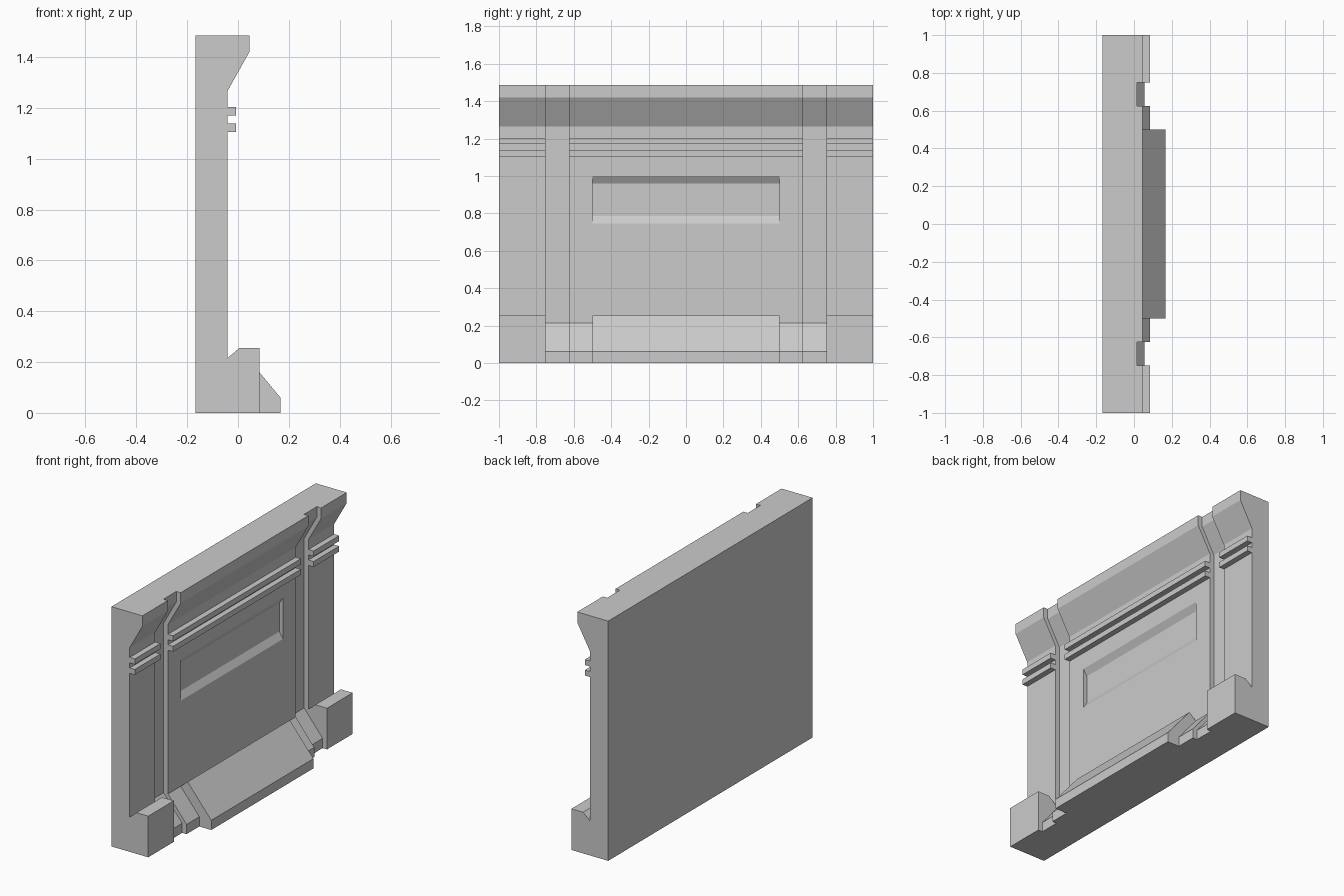
import bpy, bmesh

if "Cube" in bpy.data.objects:
    bpy.data.objects.remove(bpy.data.objects["Cube"])

BACK, FACE, TOP = -0.167, -0.042, 1.485   # back plane, wall face, height
GROOVE = 0.03                             # depth of the vertical grooves


def extrude_profile(name, profile, y0, y1):
    """Prism: an (x, z) outline swept from y0 to y1."""
    bm = bmesh.new()
    face = bm.faces.new([bm.verts.new((x, y0, z)) for x, z in profile])
    new = bmesh.ops.extrude_face_region(bm, geom=[face])["geom"]
    verts = [v for v in new if isinstance(v, bmesh.types.BMVert)]
    bmesh.ops.translate(bm, verts=verts, vec=(0, y1 - y0, 0))
    bmesh.ops.recalc_face_normals(bm, faces=bm.faces)
    mesh = bpy.data.meshes.new(name)
    bm.to_mesh(mesh)
    bm.free()
    obj = bpy.data.objects.new(name, mesh)
    bpy.context.collection.objects.link(obj)
    return obj


def combine(target, tool, operation):
    """Apply a boolean and discard the tool object."""
    mod = target.modifiers.new("bool", "BOOLEAN")
    mod.operation, mod.solver, mod.object = operation, "EXACT", tool
    bpy.context.view_layer.objects.active = target
    bpy.ops.object.modifier_apply(modifier=mod.name)
    bpy.data.objects.remove(tool)


def wall_profile(inset):
    """Wall with sloped skirt and flared cornice, front set back by inset."""
    front = [(0.085, 0), (0.085, 0.06), (FACE, 0.215),
             (FACE, 1.265), (0.045, 1.42), (0.045, TOP)]
    return [(BACK, 0)] + [(x - inset, z) for x, z in front] + [(BACK, TOP)]


# Middle wall section and its sunken panel with sloped top and bottom
wall = extrude_profile("wall", wall_profile(0), -0.625, 0.625)
recess = [(0.0, 0.745), (FACE, 0.745), (-0.067, 0.785),
          (-0.067, 0.96), (FACE, 1.0), (0.0, 1.0)]
combine(wall, extrude_profile("recess", recess, -0.5, 0.5), "DIFFERENCE")

# Grooves and outer wall sections, mirrored left and right
for s in (-1, 1):
    combine(wall, extrude_profile("groove", wall_profile(GROOVE), s * 0.625, s * 0.75), "UNION")
    combine(wall, extrude_profile("outer_wall", wall_profile(0), s * 0.75, s), "UNION")

# Projecting base: big centre ramp and square end blocks
root = [(FACE, 0.215), (-0.1, 0.215), (-0.1, 0)]
ramp = [(0.167, 0), (0.167, 0.06), (0.005, 0.255)] + root
combine(wall, extrude_profile("base_ramp", ramp, -0.5, 0.5), "UNION")
block = [(0.085, 0), (0.085, 0.255), (0.005, 0.255)] + root
for s in (-1, 1):
    combine(wall, extrude_profile("end_block", block, s * 0.75, s), "UNION")

# Two horizontal ribs under the cornice, interrupted by the grooves
for z in (1.105, 1.17):
    rib = [(FACE, z), (-0.007, z), (-0.007, z + 0.034), (FACE, z + 0.034)]
    for y0, y1 in ((-1, -0.75), (-0.625, 0.625), (0.75, 1)):
        extrude_profile("rib", rib, y0, y1)
